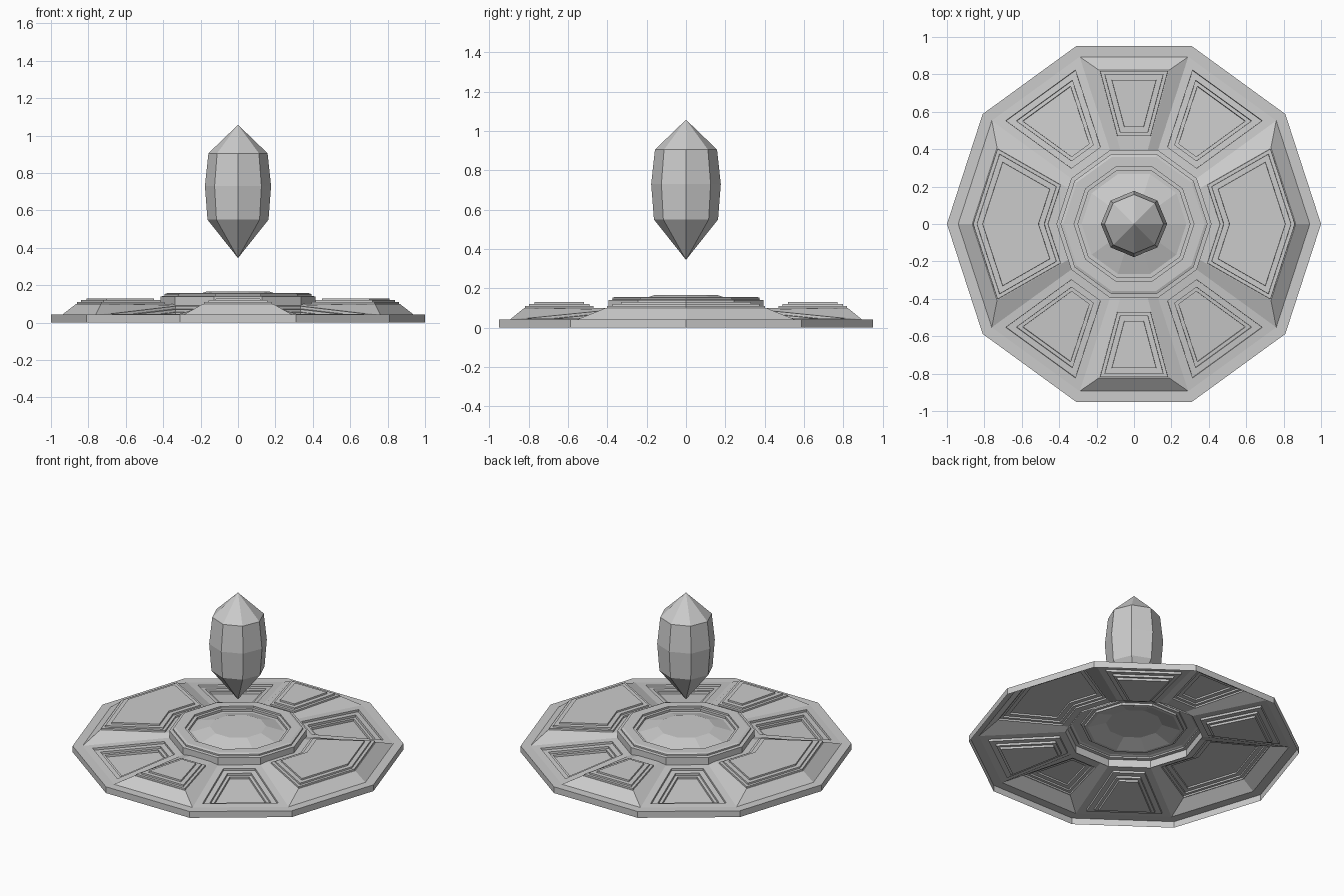
import bpy, bmesh
from math import cos, sin, radians
from mathutils import Vector

if "Cube" in bpy.data.objects:
    bpy.data.objects.remove(bpy.data.objects["Cube"])

RIM, EDGE, RING = 0.94, 0.865, 0.415      # decagon radii
LOW, HIGH, JOIN = 0.042, 0.10, 0.092      # rim, plateau, ring-base heights


def finish(bm, name):
    bmesh.ops.remove_doubles(bm, verts=bm.verts, dist=0.0001)
    me = bpy.data.meshes.new(name)
    bm.to_mesh(me)
    bm.free()
    ob = bpy.data.objects.new(name, me)
    bpy.context.collection.objects.link(ob)
    return ob


def pt(r, k, z, n=10):
    a = radians(360 / n) * k
    return Vector((r * cos(a), r * sin(a), z))


def face(bm, pts):
    f = bm.faces.new([bm.verts.new(p) for p in pts])
    f.normal_update()
    if f.normal.z < 0:
        f.normal_flip()
    return f


def lathe(name, profile, n, cap=False):
    bm = bmesh.new()
    rings = [[bm.verts.new(pt(r, k, z, n)) for k in range(n)] for r, z in profile]
    for a, b in zip(rings, rings[1:]):
        for k in range(n):
            j = (k + 1) % n
            bm.faces.new((a[k], a[j], b[j], b[k]))
    if cap:
        bm.faces.new(rings[-1])
    return finish(bm, name)


def terrace(bm, f, insets, h):
    # nested steps, raised (h > 0) or sunken (h < 0)
    for t in insets:
        bmesh.ops.inset_individual(bm, faces=[f], thickness=t, depth=0, use_even_offset=True)
        bmesh.ops.inset_individual(bm, faces=[f], thickness=0.001, depth=h, use_even_offset=True)


def arc(r, k0, k1, z, off):
    # decagon edge run, with both ends pulled in by off
    p = [pt(r, k, z) for k in range(k0, k1 + 1)]
    a = p[0] + (p[1] - p[0]).normalized() * off
    b = p[-1] + (p[-2] - p[-1]).normalized() * off
    return [a] + p[1:-1] + [b]


def raised_block(name, k0, k1, off, r_in):
    bm = bmesh.new()
    base = [pt(RIM, k, LOW) for k in range(k0, k1 + 1)]
    outer = arc(EDGE, k0, k1, HIGH, off)
    inner = arc(RING, k0, k1, HIGH, 0.055)
    t = (r_in - RING) / (EDGE - RING)
    mid = [i.lerp(o, t) for i, o in zip(inner, outer)]
    for i in range(k1 - k0):
        face(bm, [base[i], base[i + 1], outer[i + 1], outer[i]])
        face(bm, [mid[i], mid[i + 1], inner[i + 1], inner[i]])
    for e, k in ((0, k0), (-1, k1)):
        face(bm, [base[e], outer[e], mid[e], inner[e], pt(RING, k, JOIN)])
    top = face(bm, outer + mid[::-1])
    terrace(bm, top, (0.004, 0.018, 0.028), 0.010)
    finish(bm, name)


def sunken_panel(name, k):
    bm = bmesh.new()
    f = face(bm, [pt(RIM, k, LOW), pt(RIM, k + 1, LOW),
                  pt(RING, k + 1, JOIN), pt(RING, k, JOIN)])
    terrace(bm, f, (0.044, 0.032, 0.018), -0.014)
    finish(bm, name)


# outer rim
lathe("base_rim", [(1, 0), (1, LOW), (RIM, LOW)], 10)

# raised blocks: wide ones on the sides, narrow ones front and back
for name, k0, k1, off, r_in in (("right_block", -1, 1, 0.105, 0.455),
                                ("left_block", 4, 6, 0.105, 0.455),
                                ("back_block", 2, 3, 0.08, 0.49),
                                ("front_block", 7, 8, 0.08, 0.49)):
    raised_block(name, k0, k1, off, r_in)

# sloping sectors with sunken panels
for k in (1, 3, 6, 8):
    sunken_panel(f"sunken_panel_{k}", k)

# stepped centre ring and low dome
lathe("centre_ring", [(0.415, 0.09), (0.415, 0.14), (0.393, 0.142), (0.393, 0.152),
                      (0.378, 0.157), (0.32, 0.157), (0.32, 0.145), (0.30, 0.145),
                      (0.30, 0.13), (0.28, 0.13)], 10)
lathe("centre_dome", [(0.28, 0.13), (0.17, 0.165)], 10, cap=True)

# floating crystal
lathe("crystal", [(0.0002, 0.345), (0.163, 0.55), (0.177, 0.73), (0.158, 0.905),
                  (0.0002, 1.057)], 8, cap=True)
